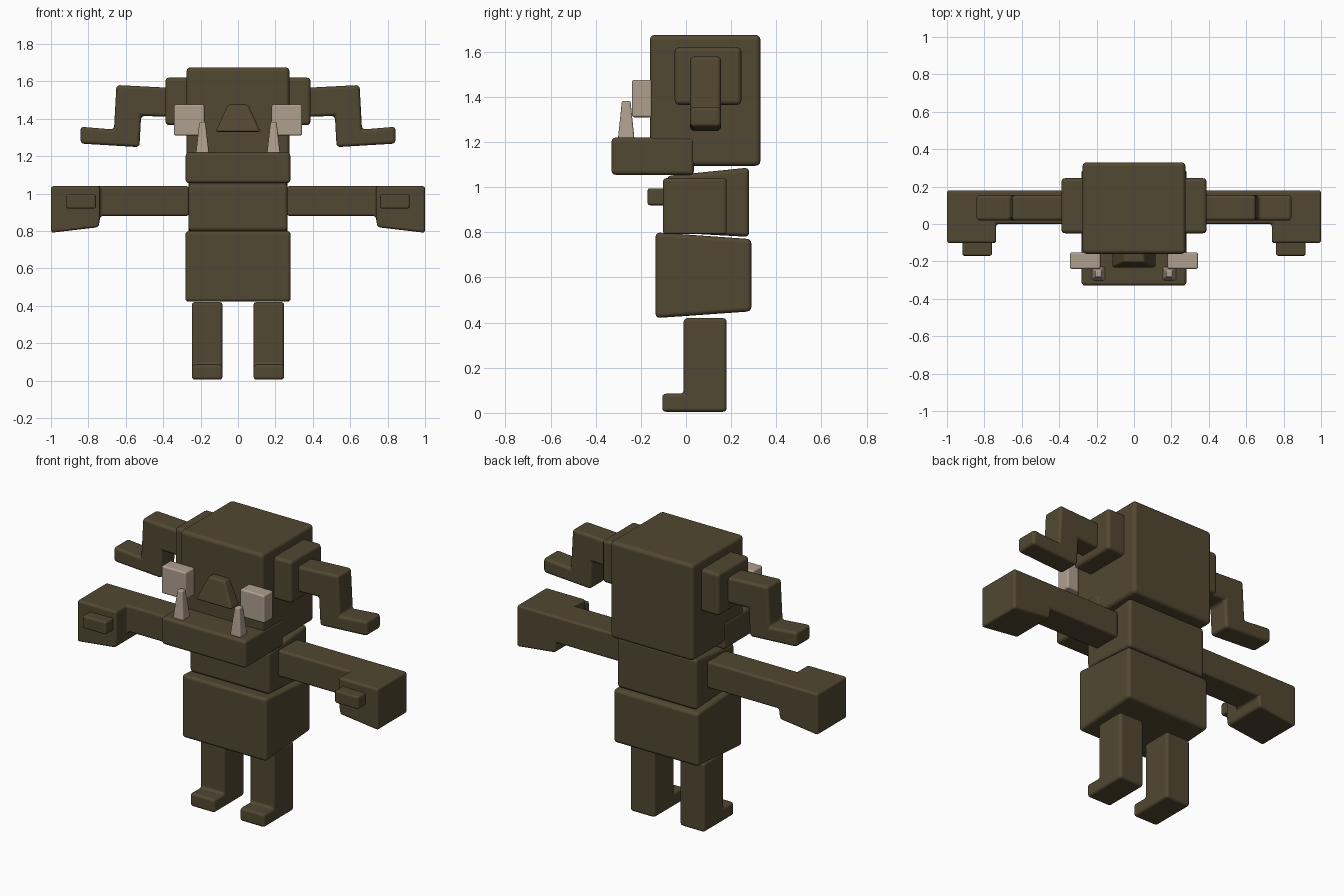
import bpy
import bmesh
from mathutils import Vector

cube = bpy.data.objects.get("Cube")
if cube:
    bpy.data.objects.remove(cube, do_unlink=True)


def make_material(name, rgb):
    mat = bpy.data.materials.new(name)
    mat.use_nodes = True
    color = (*rgb, 1)
    mat.diffuse_color = color
    bsdf = mat.node_tree.nodes["Principled BSDF"]
    bsdf.inputs["Base Color"].default_value = color
    bsdf.inputs["Roughness"].default_value = 0.8
    return mat


BROWN = make_material("dark brown", (0.085, 0.065, 0.032))
BONE = make_material("pale bone", (0.43, 0.35, 0.28))


def finish(name, bm, mat, bevel, side=1):
    """Mirror to the wanted side, then add rounded edges."""
    for v in bm.verts:
        v.co.x *= side
    bmesh.ops.recalc_face_normals(bm, faces=bm.faces)
    mesh = bpy.data.meshes.new(name)
    bm.to_mesh(mesh)
    bm.free()
    mesh.materials.append(mat)
    obj = bpy.data.objects.new(name, mesh)
    bpy.context.collection.objects.link(obj)
    mod = obj.modifiers.new("Rounded edges", 'BEVEL')
    mod.width = bevel
    mod.segments = 3
    mod.limit_method = 'ANGLE'
    mod.harden_normals = True
    bpy.ops.object.select_all(action='DESELECT')
    obj.select_set(True)
    bpy.context.view_layer.objects.active = obj
    bpy.ops.object.shade_smooth()
    return obj


def prism(points, axis, start, end):
    """Extrude a profile along x (points are y, z) or y (points are x, z)."""
    bm = bmesh.new()
    if axis == 'X':
        verts = [bm.verts.new((start, a, b)) for a, b in points]
        step = Vector((end - start, 0, 0))
    else:
        verts = [bm.verts.new((a, start, b)) for a, b in points]
        step = Vector((0, end - start, 0))
    cap = bm.faces.new(verts)
    moved = bmesh.ops.extrude_face_region(bm, geom=[cap], use_keep_orig=True)
    bmesh.ops.translate(bm, vec=step, verts=[
        g for g in moved["geom"] if isinstance(g, bmesh.types.BMVert)])
    return bm


def box(x, y, z):
    return prism([(y[0], z[0]), (y[1], z[0]), (y[1], z[1]), (y[0], z[1])],
                 'X', *x)


# Head, jaw and tilted body blocks
finish("head", box((-.275, .275), (-.16, .33), (1.095, 1.675)), BROWN, .022)
finish("jaw", box((-.28, .28), (-.33, .035), (1.055, 1.22)), BROWN, .018)
finish("chest", prism([(-.085, .80), (.28, .78), (.28, 1.087), (-.085, 1.05)],
                      'X', -.265, .265), BROWN, .02)
finish("hips", prism([(-.135, .42), (.29, .45), (.29, .77), (-.135, .80)],
                     'X', -.282, .282), BROWN, .02)

# Nose wedge, narrowing upwards
nose = box((-.12, .12), (-.235, -.15), (1.33, 1.475))
for v in nose.verts:
    if v.co.z > 1.4:
        v.co.x *= .45
        v.co.y = max(v.co.y, -.205)
finish("nose", nose, BROWN, .012)

for label, side in (("left", 1), ("right", -1)):
    # Leg with a forward toe
    leg = prism([(-.105, .005), (.18, .005), (.18, .42), (-.01, .42),
                 (-.01, .085), (-.105, .085)], 'X', .083, .247)
    finish(label + "_leg", leg, BROWN, .016, side)

    # Arm, with the hand pulled forward from the front cap
    arm = prism([(.262, .88), (.737, .88), (.745, .82), (1, .79), (1, 1.04),
                 (.737, 1.04), (.262, 1.04)], 'Y', 0, .18)
    front = [v for v in arm.verts if v.co.y < .01 and abs(v.co.x - .737) < .002]
    bmesh.ops.connect_verts(arm, verts=front)
    arm.normal_update()
    hand = [f for f in arm.faces if f.calc_center_median().y < .01
            and f.calc_center_median().x > .74]
    pulled = bmesh.ops.extrude_discrete_faces(arm, faces=hand)["faces"]
    bmesh.ops.translate(arm, vec=(0, -.102, 0),
                        verts=list({v for f in pulled for v in f.verts}))
    finish(label + "_arm", arm, BROWN, .014, side)
    finish(label + "_thumb", box((.76, .917), (-.17, -.08), (.92, .995)),
           BROWN, .01, side)

    # Ear block and its crooked end
    finish(label + "_ear_base", box((.25, .388), (-.05, .245), (1.365, 1.62)),
           BROWN, .02, side)
    ear = prism([(.36, 1.565), (.65, 1.58), (.663, 1.342), (.842, 1.357),
                 (.842, 1.267), (.527, 1.248), (.518, 1.415), (.36, 1.41)],
                'Y', .018, .155)
    finish(label + "_ear", ear, BROWN, .018, side)

    # Square eye and tapered tusk
    finish(label + "_eye", box((.18, .342), (-.24, -.152), (1.31, 1.476)),
           BONE, .01, side)
    tusk = box((.153, .227), (-.303, -.227), (1.2, 1.383))
    for v in tusk.verts:
        if v.co.z > 1.3:
            v.co.x = .19 + (v.co.x - .19) * .45
            v.co.y = -.265 + (v.co.y + .265) * .5
    finish(label + "_tusk", tusk, BONE, .009, side)
